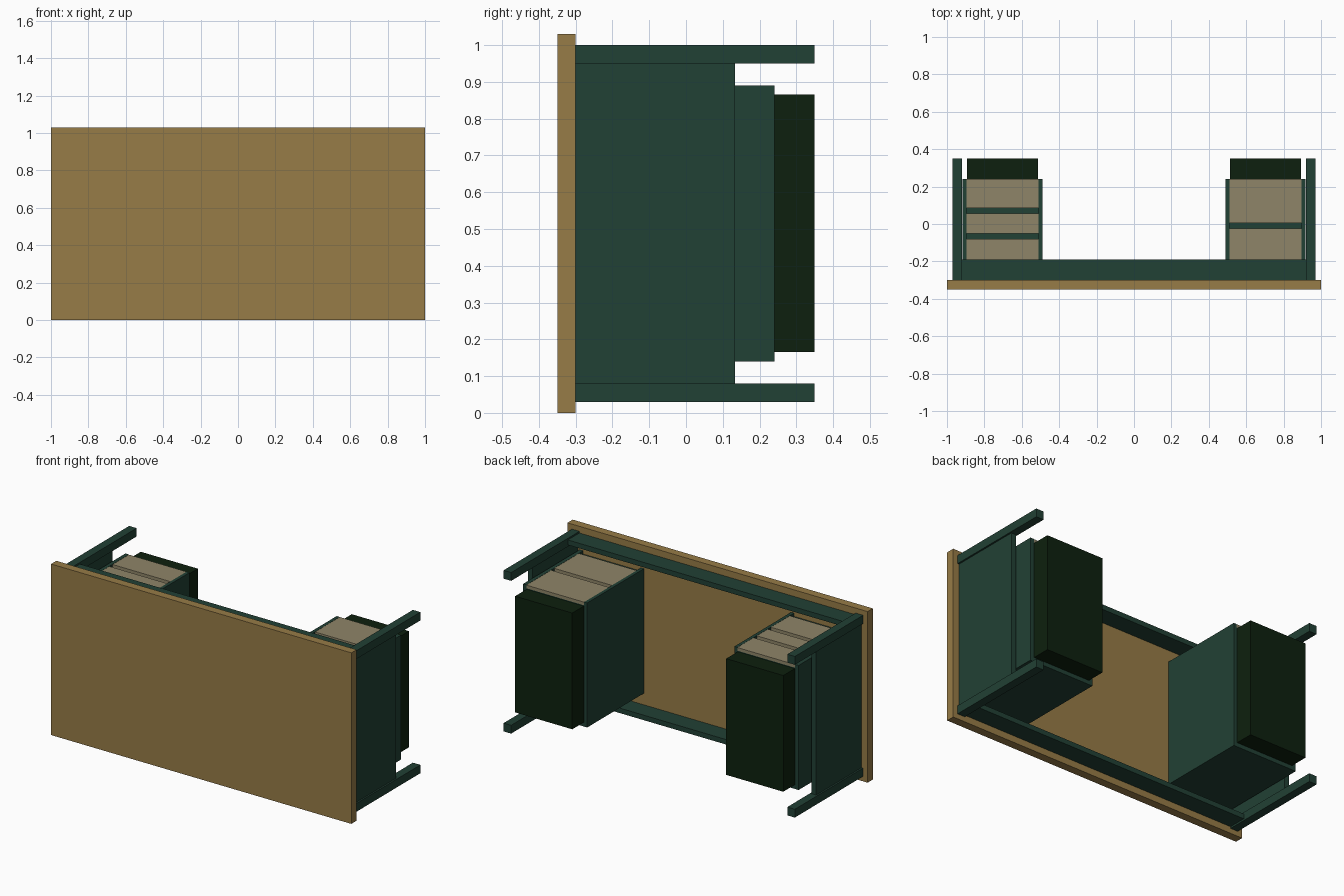
import bpy

if "Cube" in bpy.data.objects:
    bpy.data.objects.remove(bpy.data.objects["Cube"])


def material(name, rgb):
    m = bpy.data.materials.new(name)
    m.diffuse_color = (*rgb, 1)
    m.use_nodes = True
    m.node_tree.nodes["Principled BSDF"].inputs["Base Color"].default_value = m.diffuse_color
    return m


WOOD = material("warm wood", (0.31, 0.2, 0.063))
GREEN = material("deep green", (0.0155, 0.052, 0.035))
DARK = material("blackish green", (0.004, 0.0144, 0.0044))
BEIGE = material("dull beige", (0.275, 0.235, 0.14))


def box(name, x, y, z, mat):
    """Box from (low, high) ranges on each axis."""
    bpy.ops.mesh.primitive_cube_add(size=1)
    o = bpy.context.object
    o.name = name
    for v in o.data.vertices:
        for i, r in enumerate((x, y, z)):
            v.co[i] = max(r) if v.co[i] > 0 else min(r)
    o.data.materials.append(mat)
    return o


# Desk lying on its long edge: the top faces -y, the legs point to +y
box("desk_top", (-1, 1), (-0.35, -0.30), (0, 1.03), WOOD)

# Long rails under the top
for name, z in (("lower", (0.04, 0.07)), ("upper", (0.96, 0.99))):
    box(name + "_rail", (-0.92, 0.92), (-0.30, -0.19), z, GREEN)

# Drawer gaps per pedestal, as y ranges
dividers = {-1: [(-0.08, -0.05), (0.055, 0.085)], 1: [(-0.025, 0.005)]}

for s, side in ((-1, "left"), (1, "right")):
    # Legs and the panel between them
    for name, z in (("lower", (0.03, 0.08)), ("upper", (0.95, 1.0))):
        box(f"{side}_{name}_leg", (s * 0.92, s * 0.97), (-0.30, 0.35), z, GREEN)
    box(side + "_end_panel", (s * 0.93, s * 0.96), (-0.30, 0.133),
        (0.08, 0.95), GREEN)

    # Pedestal: inner core with two cheeks
    box(side + "_pedestal_core", (s * 0.51, s * 0.895), (-0.30, 0.24),
        (0.14, 0.87), GREEN)
    for name, x in (("inner", (0.49, 0.51)), ("outer", (0.895, 0.918))):
        box(f"{side}_{name}_cheek", (s * x[0], s * x[1]), (-0.30, 0.24),
            (0.14, 0.89), GREEN)

    # Dark plinth
    box(side + "_plinth", (s * 0.513, s * 0.893), (0.24, 0.35),
        (0.165, 0.865), DARK)

    # Drawer fronts between the gaps
    edges = [-0.26] + [v for d in dividers[s] for v in d] + [0.24]
    for i in range(0, len(edges), 2):
        box(f"{side}_drawer_front_{i // 2 + 1}", (s * 0.51, s * 0.895),
            (edges[i], edges[i + 1]), (0.87, 0.889), BEIGE)
